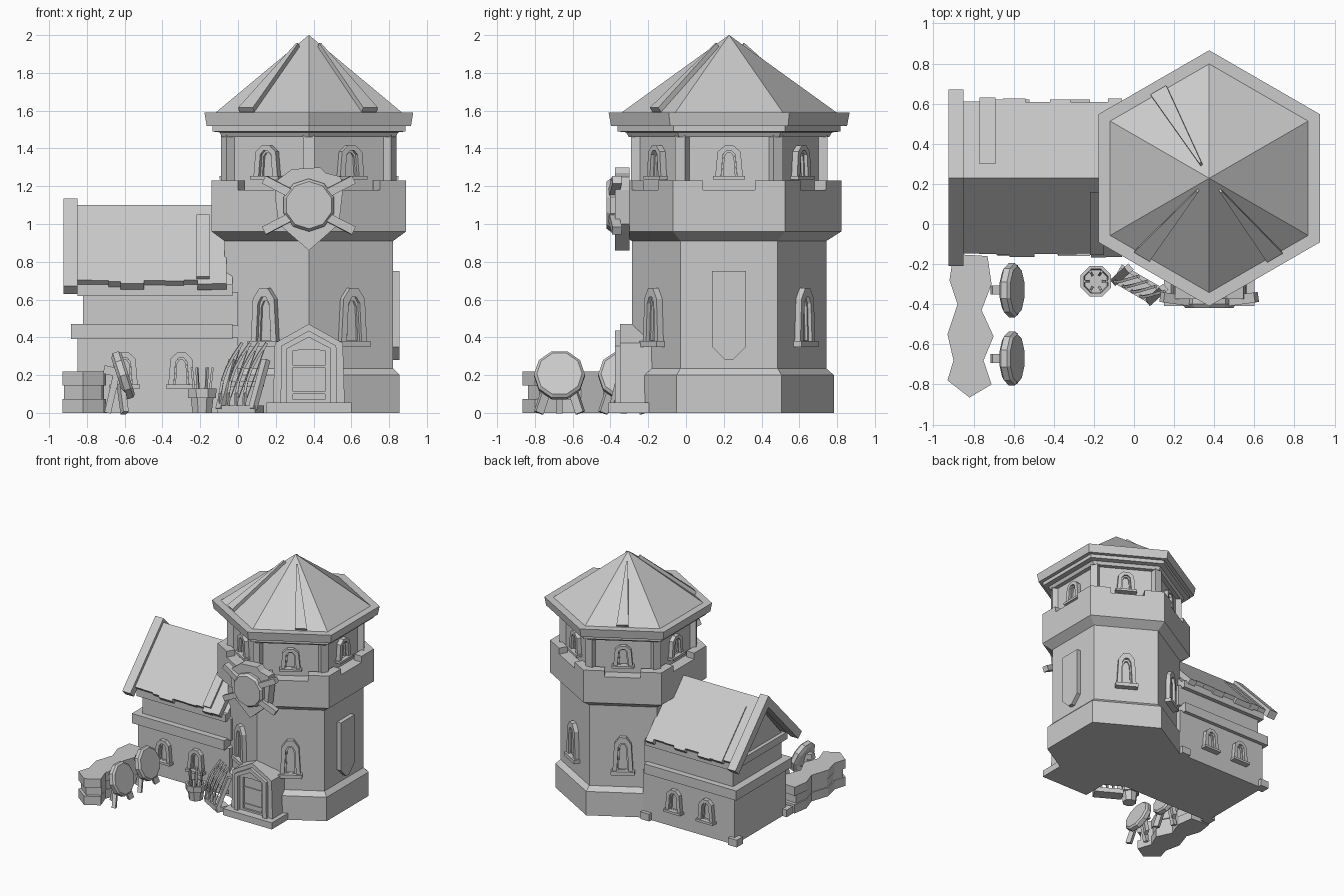
import bpy, bmesh, math, random
from mathutils import Matrix, Vector

if "Cube" in bpy.data.objects:
    bpy.data.objects.remove(bpy.data.objects["Cube"])
random.seed(4)

stone = bpy.data.materials.new("plain_grey")
stone.use_nodes = True
GREY = (0.6, 0.6, 0.6, 1)
stone.diffuse_color = GREY
stone.node_tree.nodes["Principled BSDF"].inputs["Base Color"].default_value = GREY

ID = Matrix.Identity(4)
TOWER = Vector((0.375, 0.228, 0))
TOWER_M = Matrix.Translation(TOWER)


def finish(name, bm, m=ID):
    bmesh.ops.recalc_face_normals(bm, faces=bm.faces)
    me = bpy.data.meshes.new(name)
    bm.to_mesh(me)
    bm.free()
    me.transform(m)
    me.materials.append(stone)
    ob = bpy.data.objects.new(name, me)
    bpy.context.collection.objects.link(ob)
    return ob


def skin(name, loops, m=ID, closed=False):
    """Join loops of points with quads, then cap both ends or close the ring."""
    bm = bmesh.new()
    rows = [[bm.verts.new(p) for p in loop] for loop in loops]
    pairs = list(zip(rows, rows[1:])) + ([(rows[-1], rows[0])] if closed else [])
    n = len(rows[0])
    for a, b in pairs:
        for i in range(n):
            j = (i + 1) % n
            bm.faces.new((a[i], a[j], b[j], b[i]))
    if not closed:
        bm.faces.new(rows[0])
        bm.faces.new(rows[-1])
    return finish(name, bm, m)


def prism(name, pts, d0, d1, m=ID):
    return skin(name, [[(x, y, d) for x, y in pts] for d in (d0, d1)], m)


def frame(name, outer, inner, d0, d1, m):
    loops = [[(x, y, d) for x, y in pts]
             for pts, d in ((outer, d0), (outer, d1), (inner, d1), (inner, d0))]
    return skin(name, loops, m, closed=True)


def loft(name, rings, sides=6, m=TOWER_M):
    step = math.tau / sides
    return skin(name, [[(r * math.cos((i + .5) * step), r * math.sin((i + .5) * step), z)
                        for i in range(sides)] for r, z in rings], m)


def box(name, lo, hi, m=ID):
    return prism(name, [(lo[0], lo[1]), (hi[0], lo[1]), (hi[0], hi[1]), (lo[0], hi[1])],
                 lo[2], hi[2], m)


def beam(name, p, q, w, h=None):
    p, q, h = Vector(p), Vector(q), h or w
    m = Matrix.Translation(p) @ (q - p).to_track_quat('Z', 'Y').to_matrix().to_4x4()
    return box(name, (-w / 2, -h / 2, 0), (w / 2, h / 2, (q - p).length), m)


def wall(deg, pos=(0, 0, 0)):
    """Local x runs along the wall, y is up, z points outward."""
    a = math.radians(deg)
    m = Matrix(((-math.sin(a), 0, math.cos(a)), (math.cos(a), 0, math.sin(a)), (0, 1, 0)))
    return Matrix.Translation(pos) @ m.to_4x4()


def on_tower(deg, apothem, z):
    a = math.radians(deg)
    return wall(deg, TOWER + Vector((apothem * math.cos(a), apothem * math.sin(a), z)))


def mirrored(half):
    return half + [(-x, y) for x, y in reversed(half)]


def window(name, m, w, h):
    outer = mirrored([(-.44 * w, 0), (-.36 * w, .82 * h), (-.14 * w, h)])
    inner = mirrored([(-.25 * w, .1 * h), (-.19 * w, .74 * h), (-.08 * w, .85 * h)])
    frame(name + "_frame", outer, inner, -.01, .035, m)
    box(name + "_sill", (-.5 * w, 0, -.01), (.5 * w, .1 * h, .05), m)
    frame(name + "_lining", [(x * .98, y) for x, y in inner],
          [(x * .72, y * .9 + .02 * h) for x, y in inner], -.01, .015, m)


# Tower body, chamber and roof
loft("tower_body", [(.555, 0), (.555, .2), (.515, .235), (.515, .91), (.594, .96), (.594, 1.18)])
loft("upper_chamber", [(.49, 1.17), (.49, 1.48)])
loft("eave_moulding", [(.53, 1.46), (.545, 1.485), (.59, 1.49), (.59, 1.53)])
loft("eave_rim", [(.625, 1.52), (.638, 1.59)])
loft("tower_roof", [(.577, 1.585), (.001, 2.0)])

R, T, REACH = .594, .07, .16
for k in range(6):
    c = math.radians(30 + 60 * k)
    rad = Vector((math.cos(c), math.sin(c)))
    pts = [rad * R]
    ends = []
    for s in (1, -1):
        e = Vector((math.cos(c + s * math.radians(120)), math.sin(c + s * math.radians(120))))
        nrm = Vector((math.cos(c + s * math.pi / 6), math.sin(c + s * math.pi / 6)))
        ends.append((rad * R + e * REACH, rad * R + e * REACH - nrm * T))
    poly = [rad * R, ends[0][0], ends[0][1], rad * (R - T / math.cos(math.pi / 6)),
            ends[1][1], ends[1][0]]
    prism("merlon", poly, 1.17, 1.23, TOWER_M)
    post = TOWER_M @ Matrix.Rotation(c, 4, 'Z')
    box("corner_post", (.46, -.03, 1.18), (.52, .03, 1.48), post)
    window("upper_window", on_tower(60 * k, .424, 1.235), .17, .18)

for deg in (-120, -60, 60, 120):
    window("tower_window", on_tower(deg, .446, .35), .18, .31)

# Raised panel on the tower sides
panel = mirrored([(-.09, .75), (-.09, .35), (-.02, .28)])
prism("tower_panel", panel, -.01, .035, on_tower(0, .446, 0))

# Tapered battens lying on the tower roof
pitch = math.atan2(.5, .41)
for deg, off in ((-120, -.095), (-60, .085), (120, 0)):
    m = on_tower(deg, .5, 1.59) @ Matrix.Rotation(-pitch, 4, 'X')
    prism("roof_batten", [(off - .045, .01), (off + .045, .01),
                          (off * .2 + .006, .55), (off * .2 - .006, .55)], -.01, .025, m)

# House walls and bands
SIDE = wall(0)
MID = .23


def span(x0, x1, y, z0, z1, name):
    box(name, (x0, MID - y, z0), (x1, MID + y, z1))


span(-.85, 0, .34, 0, .4, "house_lower_wall")
span(-.885, -.03, .37, .39, .47, "house_band")
span(-.82, 0, .32, .46, .64, "house_upper_wall")
span(-.85, -.03, .355, .62, .68, "house_wall_plate")
prism("house_gable", [(MID - .33, .67), (MID + .33, .67), (MID, 1.04)], -.82, -.03, SIDE)
for x, y in ((-.85, .56), (-.04, .56), (-.85, -.1)):
    box("corner_stone", (x - .04, y - .04, 0), (x + .04, y + .04, .06))
for x in (-.6, -.3):
    window("front_house_window", wall(-90, (x, MID - .34, .13)), .16, .19)
    window("back_house_window", wall(90, (x, MID + .34, .13)), .16, .19)

# House roof from boards of uneven length
SLOPE = 1.05


def roof_slab(name, x0, x1, side, run, top, thick, start=0):
    k = math.hypot(1, SLOPE)
    dy, dz = thick * SLOPE / k, thick / k
    pts = [(start, top - SLOPE * start), (run, top - SLOPE * run),
           (run - dy, top - SLOPE * run - dz), (start, top - SLOPE * start - thick * k)]
    prism(name, [(MID + side * y, z) for y, z in pts], x0, x1, SIDE)


for side in (-1, 1):
    roof_slab("roof_verge", -.925, -.85, side, .44, 1.135, .065)
    x = -.85
    while x < -.07:
        x1 = min(x + random.uniform(.06, .13), -.06)
        roof_slab("roof_board", x, x1, side, random.uniform(.375, .4), 1.1, .045)
        x = x1
roof_slab("front_roof_batten", -.22, -.15, -1, .385, 1.125, .04, .07)
roof_slab("back_roof_batten", -.77, -.69, 1, .4, 1.112, .04, .07)

# Doorway on the front corner of the tower
DOOR = wall(-90, (TOWER.x, 0, 0))
box("door_step", (-.225, 0, .17), (.225, .055, .41), DOOR)
outer = mirrored([(-.19, .04), (-.18, .37), (-.001, .47)])
inner = mirrored([(-.115, .05), (-.115, .34), (-.001, .4)])
frame("door_surround", outer, inner, .15, .35, DOOR)
mid = mirrored([(-.15, .04), (-.145, .355), (-.001, .435)])
frame("door_trim", mid, inner, .34, .375, DOOR)
prism("door_leaf", inner, .2, .33, DOOR)
frame("door_edge", inner, mirrored([(-.085, .07), (-.085, .33), (-.001, .335)]), .32, .345, DOOR)
for z in (.1, .24):
    box("door_hinge", (-.09, z, .32), (.09, z + .012, .338), DOOR)

# Crest on the parapet
plate = [(-.17, 1.23), (-.09, 1.29), (.06, 1.3), (.09, 1.27), (.17, 1.25), (.18, 1.18),
         (.16, 1.0), (0, .86), (-.16, 1.0), (-.18, 1.15)]
prism("crest_plate", plate, .3, .375, DOOR)
disc = DOOR @ Matrix.Translation((0, 1.1, 0))
loft("crest_disc", [(.14, .36), (.14, .4), (.125, .42)], 10, disc)
for sx in (-1, 1):
    for sz in (-1, 1):
        x = TOWER.x
        beam("crest_bar", (x + sx * .09, -.385, 1.1 + sz * .06),
             (x + sx * .235, -.365, 1.1 + sz * .135), .05, .045)

# Stack of uneven slabs
edge = [(-.93, -.78), (-.82, -.865), (-.71, -.8), (-.75, -.68), (-.7, -.56), (-.76, -.43),
        (-.71, -.3), (-.73, -.16), (-.9, -.15), (-.92, -.28), (-.88, -.4), (-.93, -.55),
        (-.9, -.68)]
for i in range(3):
    s = (1, .92, 1)[i]
    pts = [(-.82 + (x + .82) * s, -.51 + (y + .51) * s) for x, y in edge]
    prism("stacked_slab", pts, .073 * i, .073 * (i + 1), ID)

# Round practice targets on tripods
for y in (-.67, -.33):
    m = Matrix.Translation((-.605, y, .2)) @ Matrix.Rotation(math.radians(72), 4, 'Y')
    loft("target_disc", [(.11, -.035), (.135, -.02), (.135, .012), (.12, .025)], 10, m)
    beam("target_hub", (-.71, y, .23), (-.62, y, .21), .045)
    for s in (-1, 1):
        beam("target_leg", (-.62, y + s * .06, .15), (-.6, y + s * .11, 0), .03, .045)
    beam("target_back_leg", (-.64, y, .22), (-.69, y, 0), .035)

# Bucket of arrows
BUCKET = Matrix.Translation((-.19, -.285, 0))
loft("bucket", [(.055, 0), (.065, .08), (.08, .08), (.082, .13), (.065, .13), (.06, .07)], 8, BUCKET)
for i in range(6):
    a = i * math.tau / 6
    x, y = -.19 + .035 * math.cos(a), -.285 + .035 * math.sin(a)
    beam("arrow", (x, y, .05), (x + .02 * math.cos(a), y + .02 * math.sin(a), .24), .012)

# Rack of bows beside the door
RACK = wall(-120, (.01, -.3, 0))
box("rack_base", (-.11, 0, -.05), (.12, .04, .05), RACK)
box("rack_rail", (-.11, .14, -.05), (.12, .17, -.03), RACK)
for x in (-.1, .1):
    beam("rack_post", RACK @ Vector((x, .02, .04)), RACK @ Vector((x + .03, .28, -.05)), .04, .03)
for i in range(4):
    x0 = -.1 + .05 * i
    path = [RACK @ Vector((x0 + .09 * t * t, .04 + .33 * t, .04 - .08 * t + .03 * math.sin(math.pi * t)))
            for t in (0, .2, .4, .6, .8, 1)]
    for p, q in zip(path, path[1:]):
        beam("bow_limb", p, q, .014)
    beam("bow_string", path[0], path[-1], .005)
